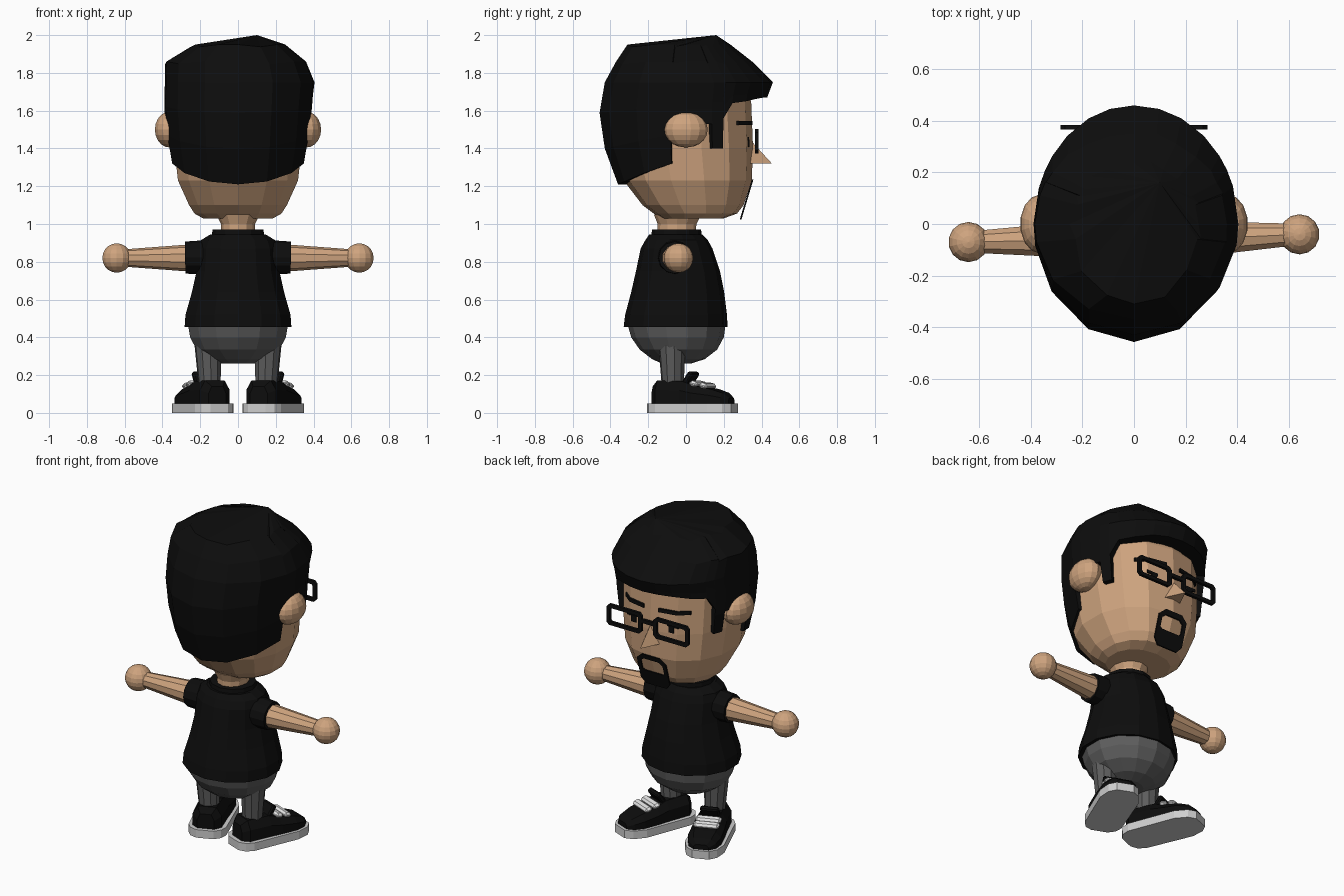
import bpy, bmesh, math
from mathutils import Vector, Matrix
from mathutils.bvhtree import BVHTree

if "Cube" in bpy.data.objects:
    bpy.data.objects.remove(bpy.data.objects["Cube"])


def material(name, *rgb):
    m = bpy.data.materials.new(name)
    m.diffuse_color = (*rgb, 1)
    m.use_nodes = True
    m.node_tree.nodes["Principled BSDF"].inputs["Base Color"].default_value = m.diffuse_color
    return m


BLACK = material("black", 0.004, 0.004, 0.004)
SKIN = material("skin", 0.62, 0.37, 0.21)
GREY = material("trouser grey", 0.11, 0.11, 0.11)
SOLE = material("sole grey", 0.62, 0.62, 0.62)
WHITE = material("strap white", 0.8, 0.8, 0.8)


def finish(name, bm, mat):
    bmesh.ops.recalc_face_normals(bm, faces=bm.faces[:])
    me = bpy.data.meshes.new(name)
    bm.to_mesh(me)
    ob = bpy.data.objects.new(name, me)
    ob.data.materials.append(mat)
    bpy.context.collection.objects.link(ob)
    return ob


def loft(rings, caps=(True, True), closed=True):
    """Skin a list of equally long point rings."""
    bm = bmesh.new()
    rows = [[bm.verts.new(p) for p in r] for r in rings]
    n = len(rows[0])
    for a, b in zip(rows, rows[1:]):
        for i in range(n if closed else n - 1):
            j = (i + 1) % n
            bm.faces.new((a[i], a[j], b[j], b[i]))
    if caps[0]:
        bm.faces.new(rows[0])
    if caps[1]:
        bm.faces.new(rows[-1])
    return bm


def oval(z, hx, back, front, n=14, p=1.0):
    """Horizontal ring reaching from y=back to y=front."""
    cy, hy = (front + back) / 2, (front - back) / 2
    pts = []
    for i in range(n):
        a = 2 * math.pi * i / n
        s, c = math.sin(a), math.cos(a)
        pts.append((hx * math.copysign(abs(s) ** p, s), cy + hy * math.copysign(abs(c) ** p, c), z))
    return pts


def tube(name, a, b, r1, r2, mat, n=10):
    a, b = Vector(a), Vector(b)
    bm = bmesh.new()
    bmesh.ops.create_cone(bm, cap_ends=True, segments=n, radius1=r1, radius2=r2, depth=(b - a).length)
    rot = (b - a).to_track_quat('Z', 'Y').to_matrix().to_4x4()
    bm.transform(Matrix.Translation((a + b) / 2) @ rot)
    return finish(name, bm, mat)


def ball(name, loc, scale, mat, u=14, v=10):
    bm = bmesh.new()
    bmesh.ops.create_uvsphere(bm, u_segments=u, v_segments=v, radius=1)
    bm.transform(Matrix.Translation(loc) @ Matrix.Diagonal((*scale, 1)))
    return finish(name, bm, mat)


def box(name, size, matrix, mat, bevel=0):
    bm = bmesh.new()
    bmesh.ops.create_cube(bm, size=1)
    bm.transform(Matrix.Diagonal((*size, 1)))
    if bevel:
        bmesh.ops.bevel(bm, geom=bm.edges[:], offset=bevel, segments=1, affect='EDGES')
    bm.transform(matrix)
    return finish(name, bm, mat)


def lerp(table, z):
    if z <= table[0][0]:
        return table[0][1:]
    for a, b in zip(table, table[1:]):
        if z <= b[0]:
            t = (z - a[0]) / (b[0] - a[0])
            return [p + (q - p) * t for p, q in zip(a[1:], b[1:])]
    return table[-1][1:]


# Head
head = loft([oval(z, hx, b, f, p=0.9) for z, hx, b, f in (
    (1.03, 0.19, -0.13, 0.20), (1.055, 0.235, -0.17, 0.27), (1.10, 0.265, -0.23, 0.305),
    (1.23, 0.325, -0.33, 0.348), (1.40, 0.345, -0.38, 0.355), (1.65, 0.355, -0.40, 0.345),
    (1.80, 0.30, -0.33, 0.28))])
head_tree = BVHTree.FromBMesh(head)
finish("head", head, SKIN)


def face_y(x, z):
    return head_tree.ray_cast(Vector((x, 2, z)), Vector((0, -1, 0)))[0].y


# Hair: columns around the head, each (angle from the face, lower edge height)
half = [(0, 1.67), (14, 1.67), (27, 1.665), (42, 1.65), (55, 1.64), (62.5, 1.56), (63, 1.40), (71, 1.40),
        (71.5, 1.53), (90, 1.53), (100.5, 1.43), (101, 1.32), (125, 1.27), (153, 1.225), (180, 1.21)]
columns = half + [(360 - a, z) for a, z in half[-2:0:-1]]
# Height, left, right, back and front reach
shape = [(1.21, .335, .335, .36, .43), (1.36, .362, .362, .42, .43), (1.5, .385, .385, .455, .43),
         (1.6, .39, .39, .458, .43), (1.67, .39, .395, .445, .43), (1.75, .387, .405, .43, .46),
         (1.86, .385, .36, .37, .35), (1.95, .23, .25, .31, .235)]


def hair_point(a, z, k=1.0):
    left, right, back, front = lerp(shape, z)
    s, c = math.sin(math.radians(a)), math.cos(math.radians(a))
    return (k * s * (right if s > 0 else left), k * c * (front if c > 0 else back), z)


rows = [[hair_point(a, z, 0.78) for a, z in columns]]
for t in (0, 0.35, 0.7, 1):
    rows.append([hair_point(a, z + (1.75 - z) * t) for a, z in columns])
for z in (1.86, 1.95):
    rows.append([hair_point(a, z - (0.012 if i % 3 == 1 else 0)) for i, (a, _) in enumerate(columns)])
hair = loft(rows, caps=(False, True))
crown = max(hair.faces, key=lambda f: len(f.verts))
peak = bmesh.ops.poke(hair, faces=[crown])["verts"][0]
peak.co = (0.10, 0.16, 2.0)
finish("hair", hair, BLACK)

# Nose
bm = bmesh.new()
v = [bm.verts.new(p) for p in ((-.06, .33, 1.32), (.06, .33, 1.32), (0, .345, 1.44), (0, .455, 1.32))]
for f in ((0, 1, 2), (0, 1, 3), (1, 2, 3), (0, 2, 3)):
    bm.faces.new([v[i] for i in f])
finish("nose", bm, SKIN)

# Neck, collar and shirt
finish("neck", loft([oval(.93, .09, -.15, .05, 12), oval(1.0, .09, -.15, .055, 12),
                     oval(1.05, .115, -.17, .08, 12)]), SKIN)
finish("collar", loft([oval(.92, .14, -.185, .085, 12), oval(.97, .135, -.18, .08, 12)]), BLACK)
finish("shirt", loft([oval(z, hx, b, f) for z, hx, b, f in (
    (.455, .29, -.33, .22), (.52, .285, -.322, .217), (.64, .25, -.29, .202), (.75, .225, -.265, .18),
    (.87, .215, -.24, .14), (.915, .20, -.215, .115), (.945, .15, -.195, .085))]), BLACK)

# Trouser seat
finish("trouser_seat", loft([oval(z, hx, b, f) for z, hx, b, f in (
    (.262, .09, -.13, .03), (.285, .15, -.18, .10), (.335, .225, -.245, .165), (.40, .26, -.29, .20),
    (.47, .272, -.31, .21))]), GREY)

ROUND = [(-.11, -.17), (-.09, -.215), (-.05, -.24), (.05, -.24), (.09, -.215), (.11, -.17),
         (.115, .13), (.09, .205), (.05, .24), (-.05, .24), (-.09, .205), (-.115, .13)]

for side, label in ((-1, "left"), (1, "right")):
    # Ears, arms and hands
    ball(label + "_ear", (side * .362, .0, 1.5), (.08, .115, .095), SKIN)
    hand = (side * .642, -.055 + side * .015, .82)
    shoulder = (side * .2, -.06, .82)
    tube(label + "_arm", shoulder, hand, .076, .043, SKIN)
    ball(label + "_hand", hand, (.078, .078, .078), SKIN)
    tube(label + "_sleeve", (side * .13, -.06, .825), (side * .28, -.06, .822), .092, .085, BLACK, 12)

    # Leg
    tube(label + "_leg", (side * .15, -.07, .13), (side * .16, -.075, .40), .058, .075, GREY)

    # Shoe, turned outward
    M = Matrix.Translation((side * .19, .035, 0)) @ Matrix.Rotation(-side * math.radians(22), 4, 'Z')
    bm = loft([[(x, y, z) for x, y in ROUND] for z in (0, .05)])
    bm.transform(M)
    finish(label + "_sole", bm, SOLE)
    stations = [(-.215, .05, .14), (-.18, .085, .172), (-.04, .09, .168), (.03, .095, .145),
                (.13, .097, .125), (.19, .08, .105), (.222, .045, .08)]
    bm = loft([[(-w, u, .045), (-w, u, .045 + (h - .045) * .6), (-w * .65, u, h),
                (w * .65, u, h), (w, u, .045 + (h - .045) * .6), (w, u, .045)] for u, w, h in stations])
    bm.transform(M)
    finish(label + "_shoe", bm, BLACK)
    box(label + "_tongue", (.11, .03, .09),
        M @ Matrix.Translation((0, -.015, .178)) @ Matrix.Rotation(-.6, 4, 'X'), BLACK, .008)
    for i, (u, z) in enumerate(((.03, .153), (.085, .143))):
        box(f"{label}_strap_{i + 1}", (.15, .048, .03),
            M @ Matrix.Translation((0, u, z)) @ Matrix.Rotation(-.25, 4, 'X'), WHITE, .012)

    # Eye and eyebrow
    box(label + "_eye", (.075, .008, .018), Matrix.Translation((side * .14, face_y(.14, 1.45) + .004, 1.452)), BLACK)
    box(label + "_pupil", (.035, .008, .04), Matrix.Translation((side * .13, face_y(.13, 1.43) + .004, 1.428)), BLACK)
    brow = []
    for x in (.05, .10, .16, .225):
        y = face_y(x, 1.535)
        brow.append([(side * x, y + d, 1.535 + h) for d, h in ((-.01, -.011), (.012, -.011), (.012, .011), (-.01, .011))])
    finish(label + "_eyebrow", loft(brow), BLACK)

    # Glasses rim: chamfered rectangular ring
    def rim(o, y):
        hx, hz, c = .122 - o, .065 - o, .018 * (1 - o * 20)
        return [(side * .163 + x, y, 1.437 + z) for x, z in (
            (-hx, -hz + c), (-hx + c, -hz), (hx - c, -hz), (hx, -hz + c),
            (hx, hz - c), (hx - c, hz), (-hx + c, hz), (-hx, hz - c))]
    bm = loft([rim(0, .366), rim(0, .384), rim(.022, .384), rim(.022, .366), rim(0, .366)], caps=(False, False))
    bmesh.ops.remove_doubles(bm, verts=bm.verts[:], dist=1e-5)
    finish(label + "_glasses_rim", bm, BLACK)
box("glasses_bridge", (.1, .018, .022), Matrix.Translation((0, .375, 1.455)), BLACK)


# Goatee: slanted plate with a mouth opening
def beard(points, d):
    return [(x, .287 + (z - 1.025) * .30 + d, z) for x, z in points]


outer = [(-.07, 1.025), (.07, 1.025), (.1, 1.06), (.1, 1.20), (.06, 1.235), (-.06, 1.235), (-.1, 1.20), (-.1, 1.06)]
inner = [(-.06, 1.12), (.06, 1.12), (.076, 1.13), (.076, 1.185), (.05, 1.205), (-.05, 1.205), (-.076, 1.185), (-.076, 1.13)]
bm = loft([beard(outer, -.002), beard(outer, .007), beard(inner, .007), beard(inner, -.002), beard(outer, -.002)],
          caps=(False, False))
bmesh.ops.remove_doubles(bm, verts=bm.verts[:], dist=1e-5)
finish("goatee", bm, BLACK)
